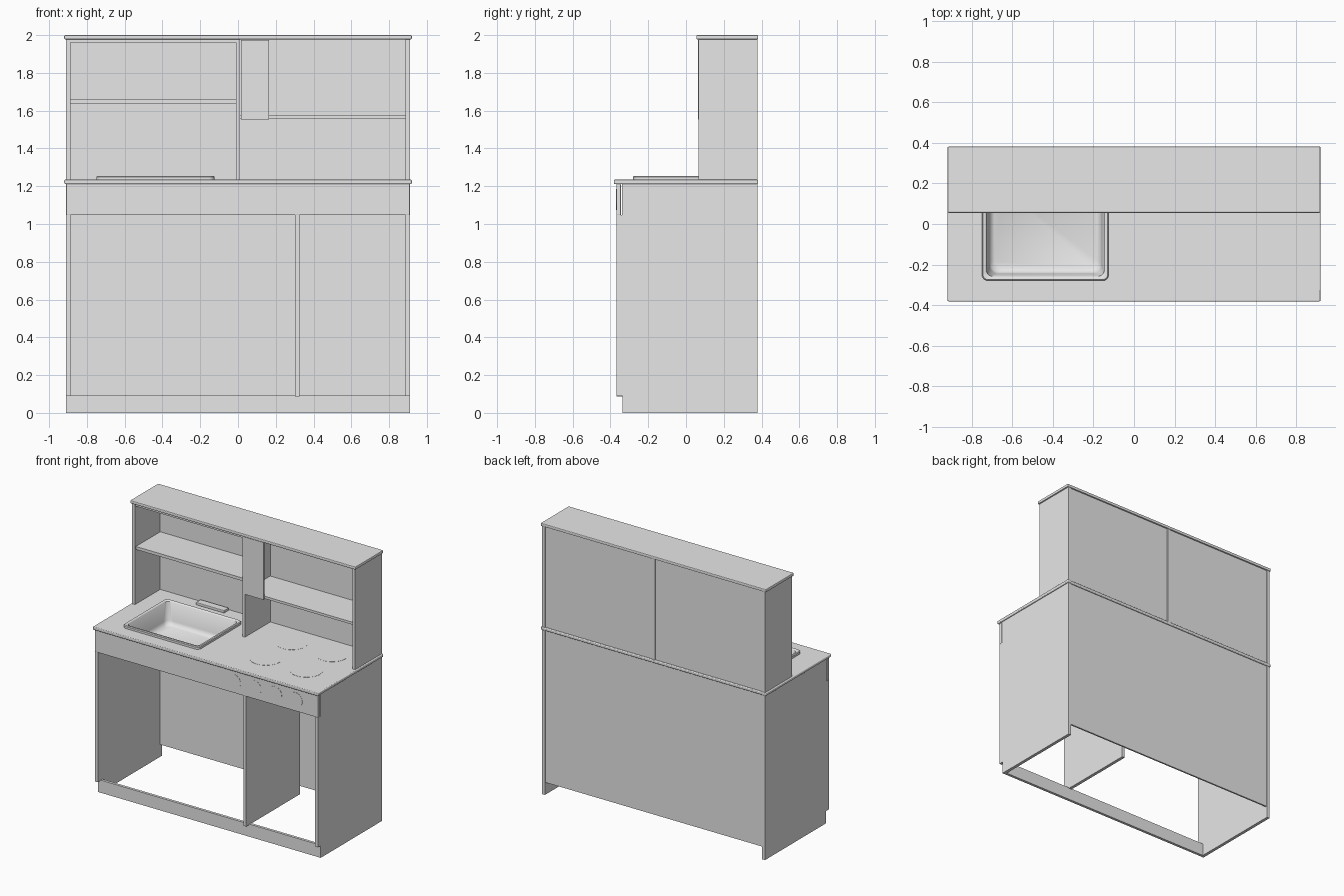
import bpy, bmesh, math
from mathutils import Vector

if "Cube" in bpy.data.objects:
    bpy.data.objects.remove(bpy.data.objects["Cube"], do_unlink=True)

GREY = (0.8, 0.8, 0.8, 1.0)
mat = bpy.data.materials.new("plain_grey")
mat.use_nodes = True
mat.diffuse_color = GREY
mat.node_tree.nodes["Principled BSDF"].inputs["Base Color"].default_value = GREY


def finish(name, bm, bevel=0.0):
    bmesh.ops.recalc_face_normals(bm, faces=bm.faces)
    mesh = bpy.data.meshes.new(name)
    bm.to_mesh(mesh)
    bm.free()
    mesh.materials.append(mat)
    obj = bpy.data.objects.new(name, mesh)
    bpy.context.collection.objects.link(obj)
    if bevel:
        mod = obj.modifiers.new("soft_edges", "BEVEL")
        mod.width = bevel
        mod.segments = 2
    return obj


def box(name, x, y, z, bevel=0.0):
    """Box from (min, max) pairs on each axis."""
    bm = bmesh.new()
    bmesh.ops.create_cube(bm, size=1)
    for v in bm.verts:
        v.co = Vector([(a + b) / 2 + c * (b - a) for c, (a, b) in zip(v.co, (x, y, z))])
    return finish(name, bm, bevel)


def side_profile(name, x0, x1, points):
    """Extrude a y-z outline along x."""
    bm = bmesh.new()
    face = bm.faces.new([bm.verts.new((x0, y, z)) for y, z in points])
    ext = bmesh.ops.extrude_face_region(bm, geom=[face])
    bmesh.ops.translate(bm, vec=(x1 - x0, 0, 0),
                        verts=[g for g in ext["geom"] if isinstance(g, bmesh.types.BMVert)])
    return finish(name, bm)


def disc(name, centre, radius, axis):
    """Very thin round plate facing along an axis."""
    bm = bmesh.new()
    bmesh.ops.create_cone(bm, cap_ends=True, segments=32, radius1=radius, radius2=radius, depth=0.002)
    obj = finish(name, bm)
    obj.location = centre
    if axis == "Y":
        obj.rotation_euler.x = math.pi / 2
    return obj


def rounded_rect(inset, radius, steps=6):
    """Plan outline of the sink, moved inwards by inset."""
    x0, x1, y0, y1 = -0.75 + inset, -0.125 - inset, -0.28 + inset, 0.235 - inset
    corners = [(x1 - radius, y1 - radius), (x0 + radius, y1 - radius),
               (x0 + radius, y0 + radius), (x1 - radius, y0 + radius)]
    return [(cx + radius * math.cos(a), cy + radius * math.sin(a))
            for k, (cx, cy) in enumerate(corners)
            for a in [(k + i / steps) * math.pi / 2 for i in range(steps + 1)]]


T = 0.023       # board thickness
W = 0.91        # half width over the sides
IN = W - T      # half width between the sides
COUNTER = 1.235
BACK = 0.378

# Lower cabinet
outline = [(-0.335, 0), (BACK, 0), (BACK, 1.212), (-0.34, 1.212),
           (-0.34, 1.047), (-0.368, 1.047), (-0.368, 0.09), (-0.335, 0.09)]
for side, x in (("right", -W), ("left", IN)):
    side_profile(side + "_cabinet_side", x, x + T, outline)
box("cabinet_divider", (0.302, 0.325), (-0.368, 0.26), (0.087, 1.047))
box("cabinet_divider_top", (0.302, 0.325), (-0.34, 0.26), (1.047, 1.212))
box("plinth", (-IN, IN), (-0.335, -0.315), (0, 0.093))
box("cabinet_back", (-IN, IN), (0.36, 0.372), (0.09, 1.212))
box("control_panel", (-W, W), (-0.369, -0.345), (1.047, 1.212), 0.003)
for i in range(4):
    disc(f"knob_mark_{i + 1}", (0.225 + i * 0.168, -0.369, 1.13), 0.055, "Y")

# Counter with sink opening
counter = box("counter", (-0.92, 0.92), (-0.382, 0.382), (1.212, COUNTER))
cutter = box("sink_cutter", (-0.732, -0.143), (-0.262, 0.217), (1.1, 1.4))
cutter.hide_render = True
cutter.hide_set(True)
cut = counter.modifiers.new("sink_opening", "BOOLEAN")
cut.operation = "DIFFERENCE"
cut.object = cutter
cut.solver = "EXACT"
soft = counter.modifiers.new("soft_edges", "BEVEL")
soft.width = 0.006
soft.segments = 3

# Sink: rings lofted from the rim down to the basin floor
rings = [(0, 0.03, COUNTER), (0, 0.03, 1.25), (0.005, 0.026, 1.255), (0.017, 0.025, 1.255),
         (0.022, 0.03, 1.25), (0.035, 0.045, 1.12), (0.042, 0.045, 1.1), (0.06, 0.045, 1.088)]
bm = bmesh.new()
loops = [[bm.verts.new((x, y, z)) for x, y in rounded_rect(i, r)] for i, r, z in rings]
for a, b in zip(loops, loops[1:]):
    for i in range(len(a)):
        j = (i + 1) % len(a)
        bm.faces.new((a[i], a[j], b[j], b[i]))
bm.faces.new(loops[-1])
sink = finish("sink", bm)
bpy.ops.object.select_all(action="DESELECT")
sink.select_set(True)
bpy.context.view_layer.objects.active = sink
bpy.ops.object.shade_smooth_by_angle(angle=math.radians(40))
box("tap_base", (-0.55, -0.32), (0.295, 0.35), (COUNTER, 1.255), 0.004)

# Hob marks
for i, x in enumerate((0.32, 0.65)):
    for j, y in enumerate((-0.13, 0.17)):
        disc(f"hob_mark_{2 * i + j + 1}", (x, y, COUNTER), 0.11, "Z")

# Upper shelf unit
FRONT = 0.066
for name, x in (("right_upper_side", -W), ("upper_divider", -T / 2), ("left_upper_side", IN)):
    box(name, (x, x + T), (FRONT, BACK), (COUNTER, 1.978))
box("upper_back", (-IN, IN), (0.36, 0.372), (COUNTER, 1.978))
box("upper_top", (-0.92, 0.92), (0.055, 0.382), (1.977, 2.0), 0.006)
box("right_top_lining", (-IN, -T / 2), (FRONT + 0.005, 0.36), (1.96, 1.977))
box("right_shelf", (-IN, -T / 2), (FRONT + 0.01, 0.36), (1.638, 1.66))
box("left_shelf", (T / 2, IN), (FRONT + 0.01, 0.36), (1.556, 1.574))
box("oven_panel", (0.015, 0.165), (FRONT - 0.003, FRONT + 0.01), (1.552, 1.974))
